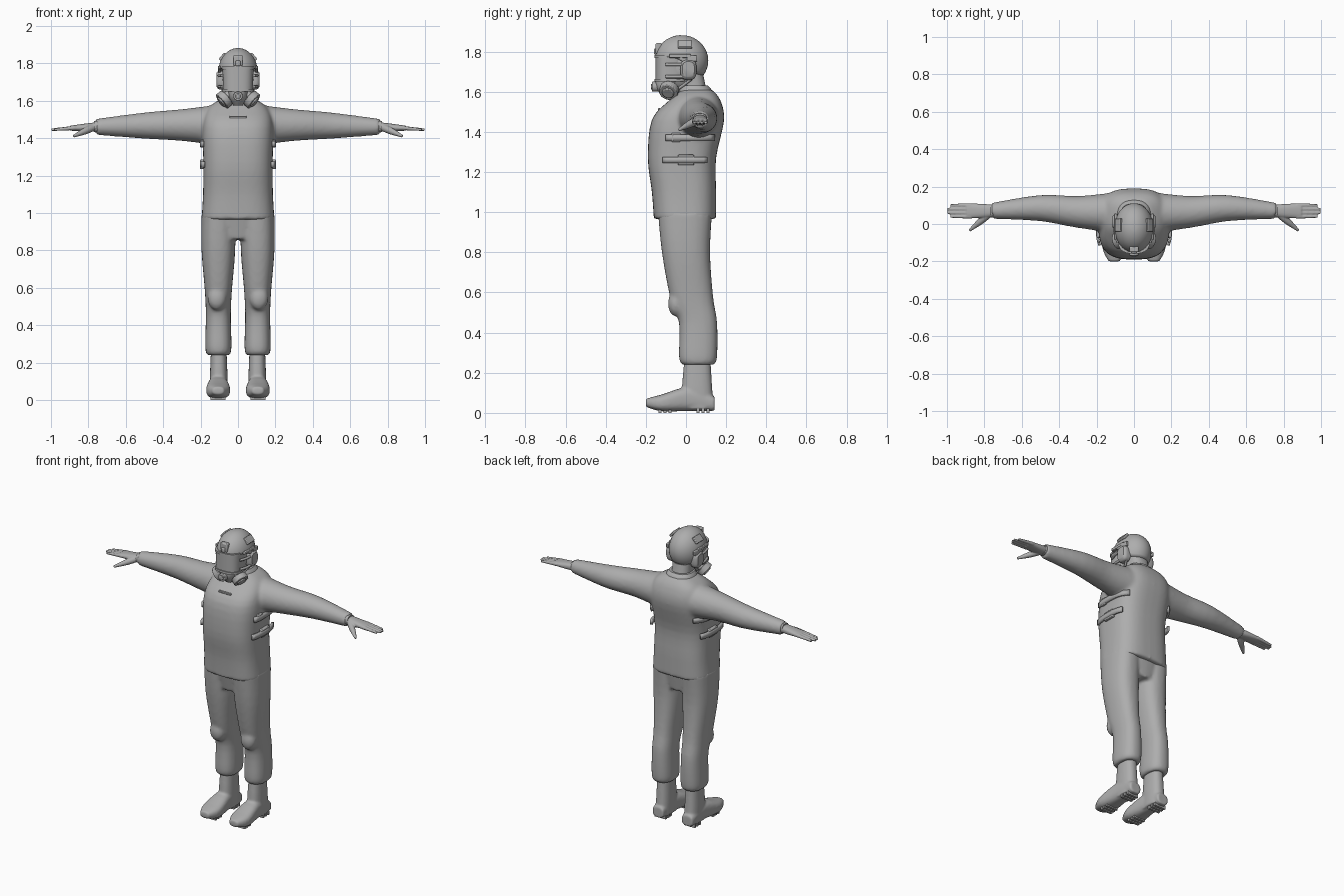
import bpy, bmesh, math
from mathutils import Vector, Matrix

cube = bpy.data.objects.get("Cube")
if cube:
    bpy.data.objects.remove(cube)

grey = bpy.data.materials.new("plain grey")
grey.use_nodes = True
grey.diffuse_color = (.42, .42, .42, 1)
grey.node_tree.nodes["Principled BSDF"].inputs["Base Color"].default_value = grey.diffuse_color


def refine(rows, steps=4):
    """Insert smoothly interpolated rows between the given ones."""
    rows = [Vector(row) for row in rows]
    result = []
    for i in range(len(rows) - 1):
        start, end = rows[i], rows[i + 1]
        leave = (end - rows[max(i - 1, 0)]) / 2
        arrive = (rows[min(i + 2, len(rows) - 1)] - start) / 2
        for step in range(steps):
            t = step / steps
            blend = t * t * (3 - 2 * t)
            result.append(start.lerp(end, blend) + leave * t * (1 - t) ** 2 - arrive * t * t * (1 - t))
    return result + [rows[-1]]


def skin(bm, rings, caps=True, closed=True):
    """Bridge rings of points with quads."""
    rows = [[bm.verts.new(point) for point in ring] for ring in rings]
    count = len(rows[0])
    for lower, upper in zip(rows, rows[1:]):
        for i in range(count if closed else count - 1):
            j = (i + 1) % count
            bm.faces.new((lower[i], lower[j], upper[j], upper[i]))
    if caps:
        bm.faces.new(rows[0])
        bm.faces.new(rows[-1])
    return rows


def loft(bm, axis, rows, middle=0, power=2.4, sides=32):
    """Each row holds the station on the axis, half width, low and high edge."""
    rings = []
    for station, half, low, high in refine(rows):
        ring = []
        for k in range(sides):
            angle = math.tau * k / sides
            u, v = (math.copysign(abs(w) ** (2 / power), w) for w in (math.cos(angle), math.sin(angle)))
            point = [middle + u * half, (low + high) / 2 + v * (high - low) / 2]
            point.insert(axis, station)
            ring.append(point)
        rings.append(ring)
    skin(bm, rings)


def tube(bm, rows, sides=16):
    """Each row holds a point on the path and the radius there."""
    rows = refine(rows)
    points = [row.to_3d() for row in rows]
    rings = []
    for i, row in enumerate(rows):
        along = points[min(i + 1, len(points) - 1)] - points[max(i - 1, 0)]
        turn = along.to_track_quat('Z', 'Y')
        rings.append([points[i] + turn @ Vector((math.cos(a), math.sin(a), 0)) * row.w
                      for a in (math.tau * k / sides for k in range(sides))])
    skin(bm, rings)


def ball(bm, centre, size):
    shape = Matrix.Translation(centre) @ Matrix.Diagonal((*size, 1))
    bmesh.ops.create_uvsphere(bm, u_segments=24, v_segments=16, radius=1, matrix=shape)


def box(bm, centre, size, tilt=0):
    shape = Matrix.Translation(centre) @ Matrix.Rotation(tilt, 4, 'Y') @ Matrix.Diagonal((*size, 1))
    bmesh.ops.create_cube(bm, size=1, matrix=shape)


def disc(bm, centre, axis, radius, depth):
    shape = Matrix.Translation(centre) @ axis.to_track_quat('Z', 'Y').to_matrix().to_4x4()
    bmesh.ops.create_cone(bm, cap_ends=True, segments=28, radius1=radius, radius2=radius, depth=depth, matrix=shape)


def pair(bm):
    """Add the mirrored copy on the other side of the body."""
    everything = bm.verts[:] + bm.edges[:] + bm.faces[:]
    bmesh.ops.mirror(bm, geom=everything, matrix=Matrix(), axis='X', merge_dist=0)


def finish(bm, name, voxel=0, soften=5, bevel=0, thick=0):
    bmesh.ops.recalc_face_normals(bm, faces=bm.faces[:])
    mesh = bpy.data.meshes.new(name)
    bm.to_mesh(mesh)
    bm.free()
    mesh.materials.append(grey)
    part = bpy.data.objects.new(name, mesh)
    bpy.context.collection.objects.link(part)
    bpy.ops.object.select_all(action='DESELECT')
    part.select_set(True)
    bpy.context.view_layer.objects.active = part
    if thick:
        solid = part.modifiers.new("thickness", 'SOLIDIFY')
        solid.thickness, solid.offset = thick, 0
    if bevel:
        edge = part.modifiers.new("bevel", 'BEVEL')
        edge.width, edge.segments = bevel, 2
    if voxel:
        blend = part.modifiers.new("blend", 'REMESH')
        blend.mode, blend.voxel_size, blend.use_smooth_shade = 'VOXEL', voxel, True
        smooth = part.modifiers.new("soften", 'SMOOTH')
        smooth.factor, smooth.iterations = .5, soften
    else:
        bpy.ops.object.shade_smooth_by_angle(angle=math.radians(40))


# Jacket: sleeves blended into a padded torso
bm = bmesh.new()
tube(bm, [(.1, .06, 1.47, .11), (.3, .065, 1.47, .085), (.5, .085, 1.467, .07), (.76, .07, 1.46, .043)], sides=24)
pair(bm)
loft(bm, 2, [(.965, .195, -.16, .15), (1.1, .187, -.17, .15), (1.27, .185, -.19, .15), (1.46, .19, -.17, .19),
             (1.56, .16, -.08, .17), (1.61, .09, -.02, .13)], power=2.9, sides=40)
finish(bm, "jacket", voxel=.01, soften=8)

# Trousers with padded knees
bm = bmesh.new()
loft(bm, 2, [(.24, .06, -.02, .14), (.28, .07, -.035, .155), (.45, .067, -.035, .155), (.58, .072, -.08, .135),
             (.8, .09, -.12, .12), (1, .09, -.14, .13)], middle=.105)
ball(bm, (.112, -.05, .545), (.05, .04, .065))
pair(bm)
loft(bm, 2, [(.86, .12, -.11, .11), (1, .19, -.14, .13)])
finish(bm, "trousers", voxel=.01)

# Boots with treads
bm = bmesh.new()
loft(bm, 2, [(.02, .047, -.02, .14), (.13, .047, -.02, .13), (.3, .04, -.005, .12)], middle=.103)
loft(bm, 1, [(.143, .04, .01, .08), (.02, .05, .01, .13), (-.12, .064, .008, .092), (-.2, .03, .03, .07)],
     middle=.106, power=2.7)
pair(bm)
finish(bm, "boots", voxel=.007)

bm = bmesh.new()
for heel in (.06, -.13):
    for step in range(3):
        box(bm, (.106, heel + step / 40, .011), (.08, .015, .022))
pair(bm)
finish(bm, "boot_treads")

# Hands with four fingers and a thumb
bm = bmesh.new()
loft(bm, 0, [(.73, .028, 1.437, 1.487), (.8, .037, 1.435, 1.48), (.895, .04, 1.44, 1.467)], middle=.07)
for y in (.04, .06, .08, .1):
    tip = 1 - 20 * (y - .07) ** 2
    tube(bm, [(.87, y, 1.455, .012), (tip, y, 1.445, .007)])
tube(bm, [(.78, .05, 1.455, .02), (.82, .015, 1.437, .018), (.88, -.035, 1.41, .007)])
pair(bm)
finish(bm, "hands", voxel=.004, soften=3)

# Glove cuffs
bm = bmesh.new()
loft(bm, 0, [(.745, .036, 1.43, 1.495), (.77, .034, 1.432, 1.492)], middle=.07)
pair(bm)
finish(bm, "glove_cuffs")


# Side straps wrapped around the torso, with buckles
def torso_side(y):
    return .197 * (1 - abs((y + .01) / .18) ** 3) ** (1 / 3)


bm = bmesh.new()
for z, front, back in ((1.37, -.1, .14), (1.26, -.115, .105)):
    stations = [front + (back - front) * k / 12 for k in range(13)]
    skin(bm, [[(torso_side(y), y, z + edge) for y in stations] for edge in (-.016, .016)], caps=False, closed=False)
pair(bm)
finish(bm, "side_straps", thick=.014)

bm = bmesh.new()
box(bm, (.192, -.05, 1.372), (.02, .045, .044))
box(bm, (.192, 0, 1.26), (.022, .08, .052))
pair(bm)
finish(bm, "strap_buckles", bevel=.005)

# Neck, head and collar
bm = bmesh.new()
loft(bm, 2, [(1.55, .075, -.03, .12), (1.62, .062, -.03, .1), (1.72, .06, -.03, .08)])
ball(bm, (0, -.025, 1.72), (.083, .1, .12))
finish(bm, "head", voxel=.008, soften=4)

bm = bmesh.new()
loft(bm, 2, [(1.57, .105, -.045, .14), (1.61, .088, -.035, .127), (1.63, .075, -.03, .11)])
finish(bm, "collar")

# Helmet shell, lower at the nape than at the brow
rings = []
for k in range(1, 15):
    ring = []
    for i in range(40):
        around = math.tau * i / 40
        drop = .5 + .5 * math.tanh(3 * math.sin(around) - .6)
        down = k / 14 * math.acos((.018 - .088 * drop) / .122)
        ring.append((.1 * math.sin(down) * math.cos(around), -.022 + .128 * math.sin(down) * math.sin(around),
                     1.755 + .122 * math.cos(down)))
    rings.append(ring)
bm = bmesh.new()
shell = skin(bm, rings, caps=False)
bm.faces.new(shell[0])
finish(bm, "helmet", thick=.01)

# Helmet fittings: brow mount, side pads and rails
bm = bmesh.new()
box(bm, (0, -.136, 1.815), (.05, .03, .055))
box(bm, (0, -.15, 1.8), (.026, .02, .03))
finish(bm, "brow_mount", bevel=.006)

bm = bmesh.new()
box(bm, (.083, -.005, 1.835), (.016, .07, .045), tilt=-.7)
box(bm, (.1, -.03, 1.778), (.014, .11, .018))
box(bm, (.098, .03, 1.765), (.018, .05, .03))
pair(bm)
finish(bm, "side_rails", bevel=.004)

# Ear cups and head straps
bm = bmesh.new()
loft(bm, 0, [(.07, .04, 1.66, 1.76), (.1, .04, 1.66, 1.76), (.115, .03, 1.675, 1.75)], middle=.012, power=3)
pair(bm)
finish(bm, "ear_cups")

bm = bmesh.new()
tube(bm, [(.095, .03, 1.76, .007), (.09, .04, 1.68, .007), (.04, -.06, 1.6, .007)])
for z in (1.675, 1.735):
    tube(bm, [(.085, -.1, z, .008), (.1, -.05, z, .008), (.1, .01, z, .008)])
pair(bm)
finish(bm, "head_straps")

# Face mask: visor with frame, chin cup, valve and two canisters
bm = bmesh.new()
loft(bm, 2, [(1.65, .08, -.152, 0), (1.775, .083, -.152, 0)], power=2.8)
finish(bm, "visor")

bm = bmesh.new()
for z in (1.65, 1.768):
    loft(bm, 2, [(z, .087, -.158, .01), (z + .014, .087, -.158, .01)], power=2.8)
finish(bm, "visor_frame")

bm = bmesh.new()
loft(bm, 2, [(1.575, .025, -.115, -.04), (1.62, .05, -.15, 0), (1.68, .05, -.15, 0)])
finish(bm, "chin_cup")

bm = bmesh.new()
forward = Vector((0, -1, 0))
disc(bm, (0, -.145, 1.625), forward, radius=.025, depth=.05)
disc(bm, (0, -.165, 1.625), forward, radius=.014, depth=.02)
finish(bm, "valve", bevel=.003)

bm = bmesh.new()
centre, outward = Vector((.074, -.085, 1.606)), Vector((.7, -.2, -.6)).normalized()
disc(bm, centre, outward, radius=.048, depth=.036)
disc(bm, centre - outward * .03, outward, radius=.028, depth=.05)
disc(bm, centre + outward * .02, outward, radius=.03, depth=.012)
pair(bm)
finish(bm, "filter_canisters", bevel=.004)

# Chest tab on the jacket
bm = bmesh.new()
box(bm, (0, -.133, 1.512), (.09, .012, .012))
finish(bm, "chest_tab", bevel=.003)
